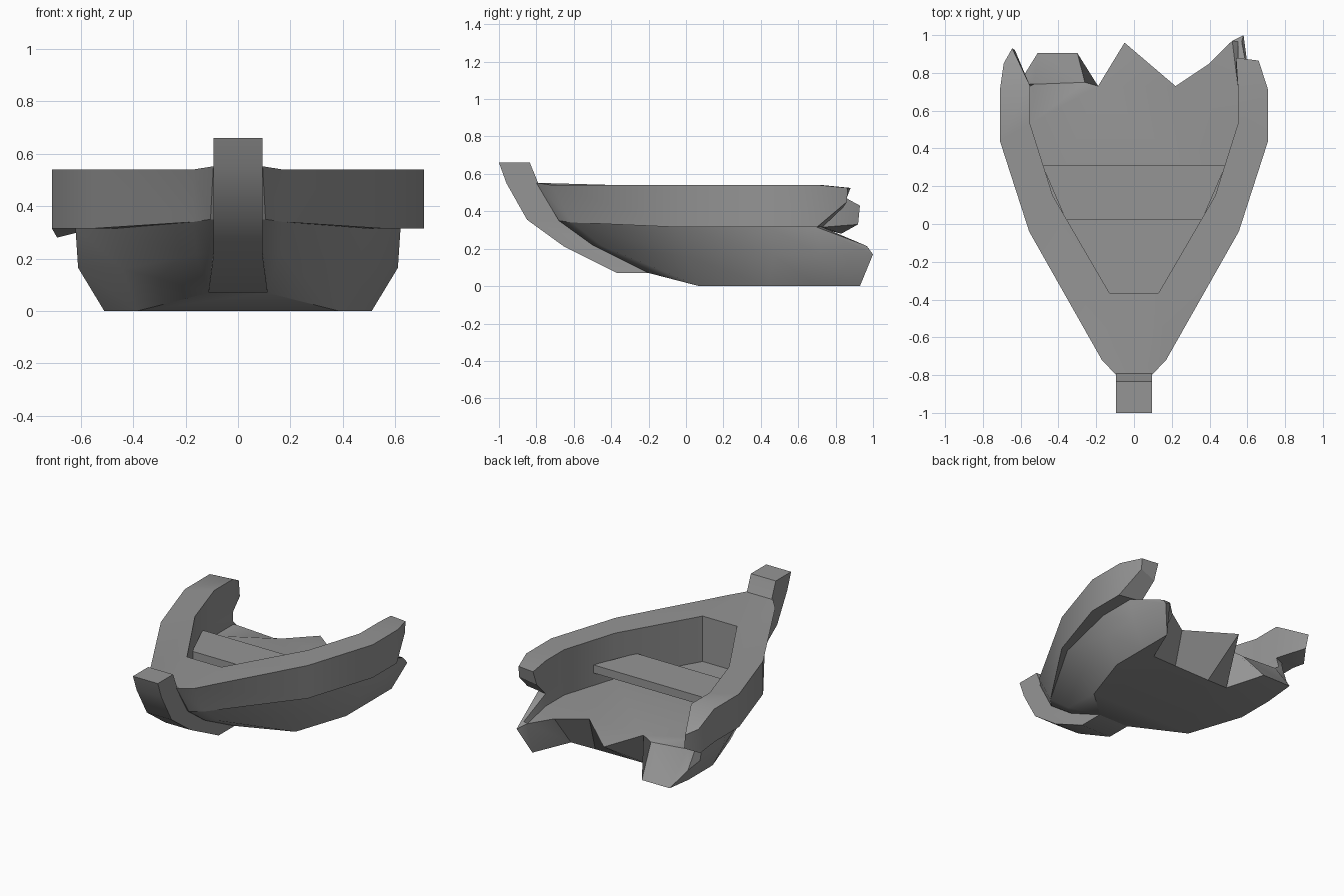
import bpy
import bmesh
import math

cube = bpy.data.objects.get("Cube")
if cube:
    bpy.data.objects.remove(cube)

GREY = (0.3, 0.3, 0.3, 1)
wood = bpy.data.materials.new("weathered grey")
wood.use_nodes = True
wood.diffuse_color = GREY
wood.node_tree.nodes["Principled BSDF"].inputs["Base Color"].default_value = GREY


def make(name, build, smooth=32):
    """Create a mesh object from a function that fills a bmesh."""
    bm = bmesh.new()
    build(bm)
    bmesh.ops.remove_doubles(bm, verts=bm.verts, dist=0.0005)
    bmesh.ops.dissolve_degenerate(bm, edges=bm.edges, dist=0.0005)
    bmesh.ops.triangulate(bm, faces=[f for f in bm.faces if len(f.verts) > 4])
    bmesh.ops.recalc_face_normals(bm, faces=bm.faces)
    mesh = bpy.data.meshes.new(name)
    bm.to_mesh(mesh)
    bm.free()
    mesh.materials.append(wood)
    obj = bpy.data.objects.new(name, mesh)
    bpy.context.collection.objects.link(obj)
    bpy.ops.object.select_all(action="DESELECT")
    obj.select_set(True)
    bpy.context.view_layer.objects.active = obj
    bpy.ops.object.shade_smooth_by_angle(angle=math.radians(smooth))


def face(bm, points):
    bm.faces.new([bm.verts.new(p) for p in points])


def loft(bm, sections, closed=False):
    """Skin neighbouring sections with quads."""
    for a, b in zip(sections, sections[1:]):
        n = len(a)
        for i in range(n if closed else n - 1):
            j = (i + 1) % n
            face(bm, (a[i], a[j], b[j], b[i]))


def mirror(points):
    return [(-x, y, z) for x, y, z in points]


def both_sides(half, left_end, right_end):
    """Sections from the broken right end, round the bow, to the left end."""
    return [right_end] + [mirror(s) for s in reversed(half)] + half + [left_end]


FLOOR, SILL, TOP = 0.23, 0.315, 0.54
inner = [(0.13, -0.365), (0.13, -0.365), (0.43, 0.15), (0.55, 0.53), (0.55, 0.73)]

# Rail: thick overhanging band, outer top / outer bottom at each station
outer = [((0.094, -0.80, 0.552), (0.105, -0.68, 0.35)),
         ((0.17, -0.72, TOP), (0.17, -0.61, 0.34)),
         ((0.555, -0.04, TOP), (0.555, -0.04, SILL)),
         ((0.71, 0.44, TOP), (0.71, 0.44, SILL)),
         ((0.71, 0.71, TOP), (0.71, 0.70, SILL))]
rail_half = [[t, b, (x, y, SILL), (x, y, TOP)] for (t, b), (x, y) in zip(outer, inner)]
rail_left = [(0.66, 0.865, 0.525), (0.66, 0.86, 0.45), (0.54, 0.84, 0.42), (0.54, 0.88, 0.525)]
rail_right = [(-0.69, 0.85, 0.45), (-0.69, 0.83, 0.28), (-0.63, 0.92, 0.33), (-0.645, 0.93, 0.43)]


def build_rail(bm):
    loft(bm, both_sides(rail_half, rail_left, rail_right), closed=True)
    face(bm, rail_left)
    face(bm, rail_right)


make("rail", build_rail)

# Hull: sheer, chine and bottom at each station, plus the inner lining
skin = [[(0.105, -0.68, 0.35), (0.105, -0.5, 0.22), (0.11, -0.2, 0.07)],
        [(0.17, -0.61, 0.34), (0.16, -0.45, 0.215), (0.11, -0.2, 0.07)],
        [(0.51, -0.04, SILL), (0.44, 0, 0.16), (0.385, 0.07, 0)],
        [(0.62, 0.44, SILL), (0.61, 0.47, 0.165), (0.51, 0.44, 0)],
        [(0.62, 0.70, SILL), (0.61, 0.72, 0.165), (0.51, 0.7, 0)]]
hull_half = [[(x, y, FLOOR), (x, y, SILL)] + s for s, (x, y) in zip(skin, inner)]
hull_left = [(0.52, 0.97, 0.21), (0.55, 0.965, 0.215), (0.57, 0.965, 0.215),
             (0.58, 1.0, 0.17), (0.51, 0.93, 0)]
hull_right = [(-0.53, 0.74, FLOOR), (-0.56, 0.74, 0.25), (-0.59, 0.74, 0.25),
              (-0.575, 0.80, 0.12), (-0.51, 0.905, 0.02)]

# Splintered stern edge, from left to right
floor_edge = [hull_left[0], (0.4, 0.85, FLOOR), (0.22, 0.73, FLOOR), (-0.05, 0.96, 0.2),
              (-0.19, 0.73, FLOOR), (-0.26, 0.75, 0.21), hull_right[0]]
bottom_edge = [hull_left[-1], (0.4, 0.67, 0), (0.22, 0.665, 0), (-0.05, 0.66, 0),
               (-0.2, 0.66, 0), (-0.3, 0.905, 0.02), hull_right[-1]]


def build_hull(bm):
    sections = both_sides(hull_half, hull_left, hull_right)
    loft(bm, sections)
    face(bm, hull_left)
    face(bm, hull_right)
    # Bow ramp under the stem
    bow, mid = skin[0][2], skin[2][2]
    face(bm, [bow, mid] + mirror([mid, bow]))
    # Flat bottom
    side = [s[2] for s in skin[2:]]
    face(bm, mirror(side)[::-1] + side + bottom_edge)
    # Broken transom
    loft(bm, [floor_edge, bottom_edge])


def build_floor(bm):
    side = [(x, y, FLOOR) for x, y in inner[1:]]
    face(bm, mirror(side)[::-1] + side + floor_edge)


make("hull", build_hull)
make("floor", build_floor)


# Bench: plank tapering with the hull
def build_bench(bm):
    plan = [(-0.36, 0.02), (0.36, 0.02), (0.485, 0.31), (-0.485, 0.31)]
    low, high = [[(x, y, z) for x, y in plan] for z in (0.315, 0.37)]
    loft(bm, [low, high], closed=True)
    face(bm, low)
    face(bm, high)


make("bench", build_bench)


# Stem post: curved side profile, slightly wider at the foot
def build_stem(bm):
    profile = [(-1, 0.66), (-0.96, 0.55), (-0.85, 0.355), (-0.65, 0.21), (-0.37, 0.07),
               (-0.2, 0.07), (-0.5, 0.22), (-0.68, 0.35), (-0.79, 0.55), (-0.835, 0.66)]
    left = [(0.094 if z > 0.15 else 0.113, y, z) for y, z in profile]
    right = mirror(left)
    loft(bm, [left, right], closed=True)
    for side in (left, right):
        for i in range(len(side) // 2 - 1):
            face(bm, (side[i], side[i + 1], side[-2 - i], side[-1 - i]))


make("stem_post", build_stem)
